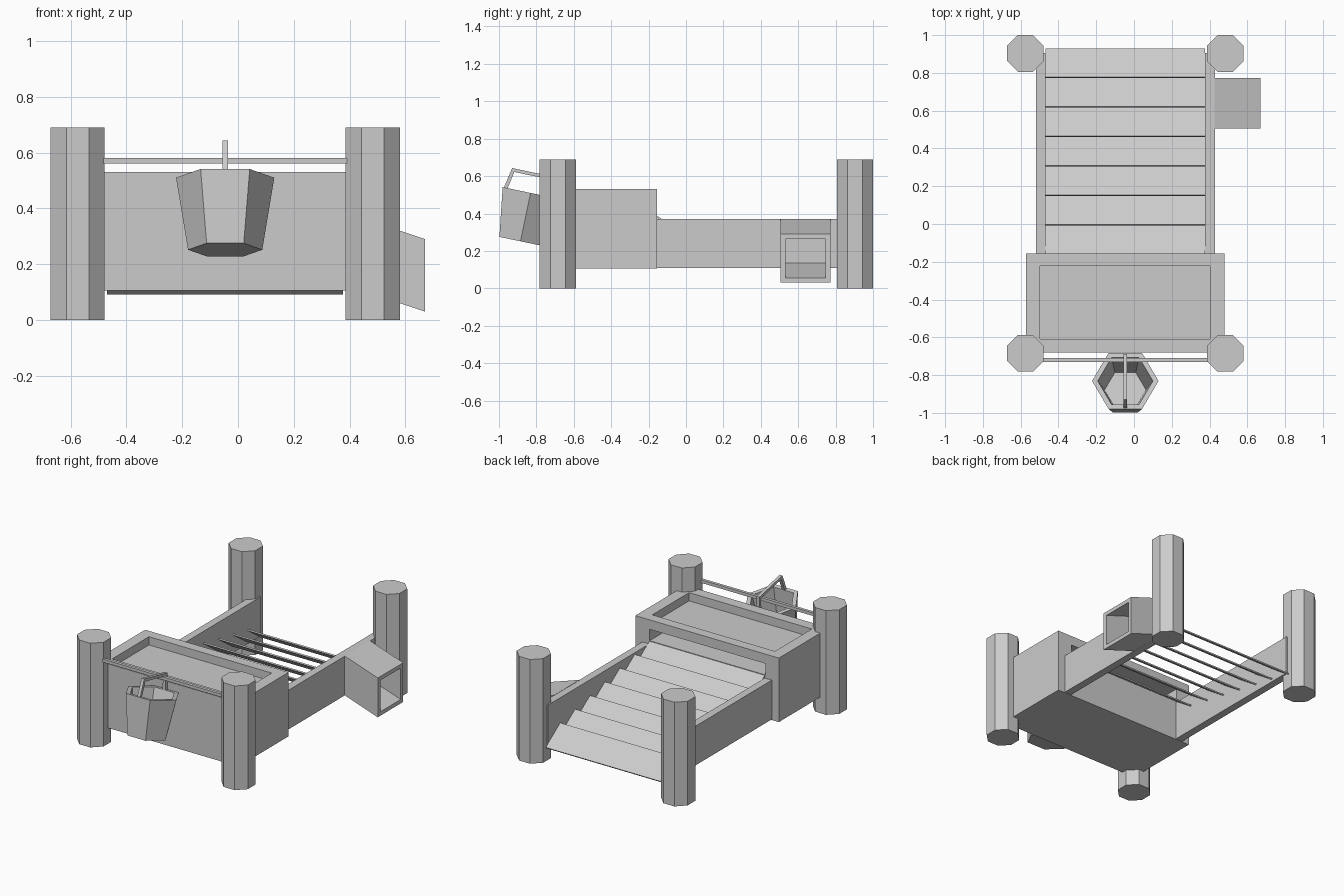
import bpy, bmesh, math
from mathutils import Vector, Matrix

if "Cube" in bpy.data.objects:
    bpy.data.objects.remove(bpy.data.objects["Cube"])

CX = -0.046  # symmetry axis of the frame


def loft(name, rings, matrix=None):
    """Skin a sequence of equal-sized rings and cap both ends."""
    bm = bmesh.new()
    loops = [[bm.verts.new(p) for p in ring] for ring in rings]
    for a, b in zip(loops, loops[1:]):
        n = len(a)
        for i in range(n):
            j = (i + 1) % n
            bm.faces.new((a[i], a[j], b[j], b[i]))
    bm.faces.new(loops[0])
    bm.faces.new(loops[-1])
    bmesh.ops.recalc_face_normals(bm, faces=bm.faces)
    if matrix:
        bm.transform(matrix)
    mesh = bpy.data.meshes.new(name)
    bm.to_mesh(mesh)
    bm.free()
    obj = bpy.data.objects.new(name, mesh)
    bpy.context.collection.objects.link(obj)
    return obj


def rect(x0, x1, y0, y1, z):
    return [(x0, y0, z), (x1, y0, z), (x1, y1, z), (x0, y1, z)]


def box(name, x0, x1, y0, y1, z0, z1):
    return loft(name, [rect(x0, x1, y0, y1, z0), rect(x0, x1, y0, y1, z1)])


def ngon(n, r, z, cx=0, cy=0, phase=0):
    return [(cx + r * math.cos(phase + math.tau * i / n),
             cy + r * math.sin(phase + math.tau * i / n), z) for i in range(n)]


# Four octagonal corner posts
for side, sx in (("left", -1), ("right", 1)):
    for end, y in (("front", -0.685), ("back", 0.903)):
        loft(f"{end}_{side}_post",
             [ngon(8, 0.105, z, CX + sx * 0.529, y, math.pi / 8) for z in (0, 0.69)])
    # Long side boards
    box(f"{side}_side_board", *sorted((CX + sx * 0.423, CX + sx * 0.474)),
        -0.17, 0.905, 0.11, 0.37)

# Header box with a shallow pit on top and an outlet slot in the back
header = loft("header_box", [rect(-0.572, 0.48, -0.68, -0.155, 0.106),
                             rect(-0.572, 0.48, -0.68, -0.155, 0.53),
                             rect(-0.497, 0.403, -0.608, -0.222, 0.53),
                             rect(-0.497, 0.403, -0.608, -0.222, 0.475)])
cutter = box("slot_cutter", -0.473, 0.375, -0.40, -0.10, 0.392, 0.467)
cutter.hide_render = True
cutter.hide_set(True)
mod = header.modifiers.new("slot", 'BOOLEAN')
mod.operation = 'DIFFERENCE'
mod.solver = 'EXACT'
mod.object = cutter

# Seven tilted slats stepping down between the boards
for i in range(7):
    y0, z0 = -0.158 + 0.156 * i, 0.39 - 0.031 * i
    y1, z1 = y0 + 0.152, z0 - 0.105
    off = Vector((z0 - z1, y1 - y0)).normalized() * 0.009
    profile = [(y0, z0), (y1, z1), (y1 - off.x, z1 - off.y), (y0 - off.x, z0 - off.y)]
    loft(f"slat_{i + 1}", [[(x, y, z) for y, z in profile] for x in (-0.469, 0.377)])

# Slanting hollow chute on the right side
def chute_ring(x, y0, y1, inset):
    top = 0.29 + (0.67 - x) * 0.333
    lo, hi = top - 0.26 + inset, top - inset
    return [(x, y0, lo), (x, y1, lo), (x, y1, hi), (x, y0, hi)]

loft("side_chute", [chute_ring(0.425, 0.506, 0.772, 0),
                    chute_ring(0.67, 0.506, 0.772, 0),
                    chute_ring(0.67, 0.532, 0.746, 0.026),
                    chute_ring(0.435, 0.532, 0.746, 0.026)])

# Hanging rail between the front posts
box("front_rail", -0.485, 0.395, -0.73, -0.71, 0.56, 0.58)

# Tilted six-sided bucket, local origin at the centre of its rim
tilt = Matrix.Translation((CX, -0.831, 0.51)) @ Matrix.Rotation(-math.radians(11.8), 4, 'X')
loft("bucket", [ngon(6, 0.133, -0.264), ngon(6, 0.176, 0),
                ngon(6, 0.146, 0), ngon(6, 0.110, -0.235)], tilt)

# Bent bucket handle
outer = [(-0.147, -0.01), (-0.124, 0.11), (0.124, 0.11), (0.147, -0.01)]
inner = [(-0.127, -0.01), (-0.108, 0.092), (0.108, 0.092), (0.127, -0.01)]
loft("bucket_handle", [[(-0.01, *o), (0.01, *o), (0.01, *n), (-0.01, *n)]
                       for o, n in zip(outer, inner)], tilt)
